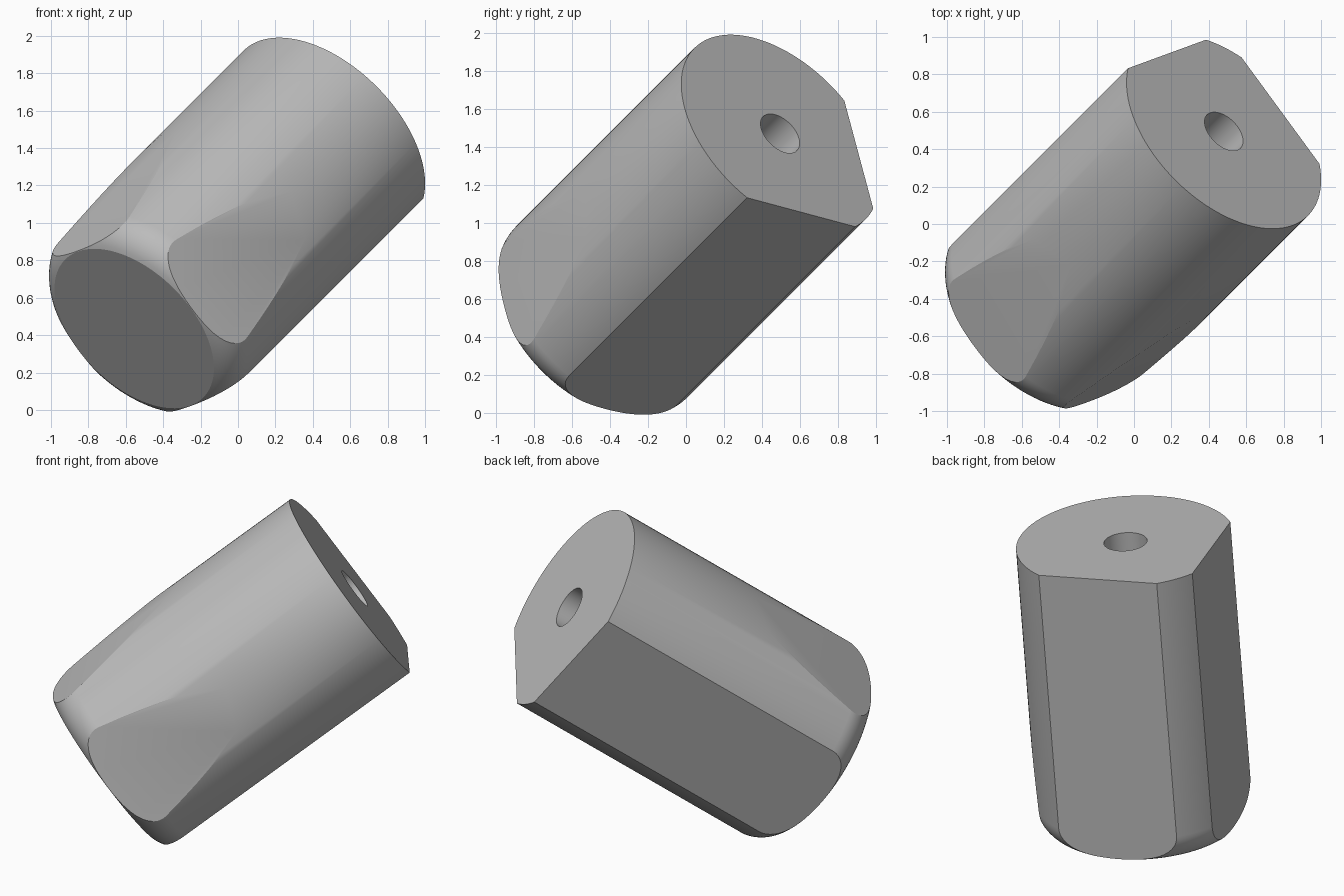
import bpy, bmesh
from math import sin, cos, pi, radians, atan
from mathutils import Vector, Matrix

cube = bpy.data.objects.get("Cube")
if cube:
    bpy.data.objects.remove(cube, do_unlink=True)

RADIUS, LENGTH = 0.637, 1.793
END_RADIUS, ROUND_HEIGHT = 0.522, 0.17
BORE_RADIUS, BORE_DEPTH = 0.126, 0.6
FLAT_DISTANCE, TAPER = 0.525, 0.115
SEGMENTS = 128

# Material
grey = bpy.data.materials.new("plain grey")
grey.use_nodes = True
colour = (0.5, 0.5, 0.5, 1)
grey.diffuse_color = colour
grey.node_tree.nodes["Principled BSDF"].inputs["Base Color"].default_value = colour

# Lathe profile: blind bore, top face, wall, rounded lower rim, lower face
floor = LENGTH - BORE_DEPTH
profile = [(0, floor), (BORE_RADIUS, floor), (BORE_RADIUS, LENGTH), (RADIUS, LENGTH)]
sweep = 2 * atan((RADIUS - END_RADIUS) / ROUND_HEIGHT)
arc = ROUND_HEIGHT / sin(sweep)
for i in range(11):
    a = sweep * i / 10
    profile.append((RADIUS - arc * (1 - cos(a)), ROUND_HEIGHT - arc * sin(a)))
profile.append((0, 0))

bm = bmesh.new()
verts = [bm.verts.new((r, 0, z)) for r, z in profile]
edges = [bm.edges.new(pair) for pair in zip(verts, verts[1:])]
bmesh.ops.spin(bm, geom=verts + edges, cent=(0, 0, 0), axis=(0, 0, 1),
               angle=2 * pi, steps=SEGMENTS)
bmesh.ops.remove_doubles(bm, verts=bm.verts, dist=0.0005)


def cut_flat(angle, taper):
    """Slice one side away and close the cut with a flat face."""
    a = radians(angle)
    normal = Vector((cos(a), sin(a), -taper))
    point = Vector((cos(a), sin(a), 0)) * FLAT_DISTANCE
    bmesh.ops.bisect_plane(bm, geom=bm.verts[:] + bm.edges[:] + bm.faces[:], dist=1e-5,
                           plane_co=point, plane_no=normal.normalized(), clear_outer=True)
    rim = [e for e in bm.edges if e.is_boundary]
    bmesh.ops.holes_fill(bm, edges=rim, sides=0)


# Two full-length flats, then two that fade out up the body
for angle, taper in ((45, 0), (135, 0), (225, TAPER), (315, TAPER)):
    cut_flat(angle, taper)
bmesh.ops.recalc_face_normals(bm, faces=bm.faces)

# Tilt the axis along the diagonal and set the lower end in place
axis = Vector((1, 1, 1)).normalized()
side = Vector((2, -1, -1)).normalized()
frame = Matrix((side, axis.cross(side), axis)).transposed().to_4x4()
bm.transform(Matrix.Translation((-0.555, -0.54, 0.435)) @ frame)

mesh = bpy.data.meshes.new("flatted_cylinder")
bm.to_mesh(mesh)
bm.free()
mesh.materials.append(grey)
body = bpy.data.objects.new("flatted_cylinder", mesh)
bpy.context.collection.objects.link(body)
bpy.ops.object.select_all(action="DESELECT")
body.select_set(True)
bpy.context.view_layer.objects.active = body
bpy.ops.object.shade_smooth_by_angle(angle=radians(20))
